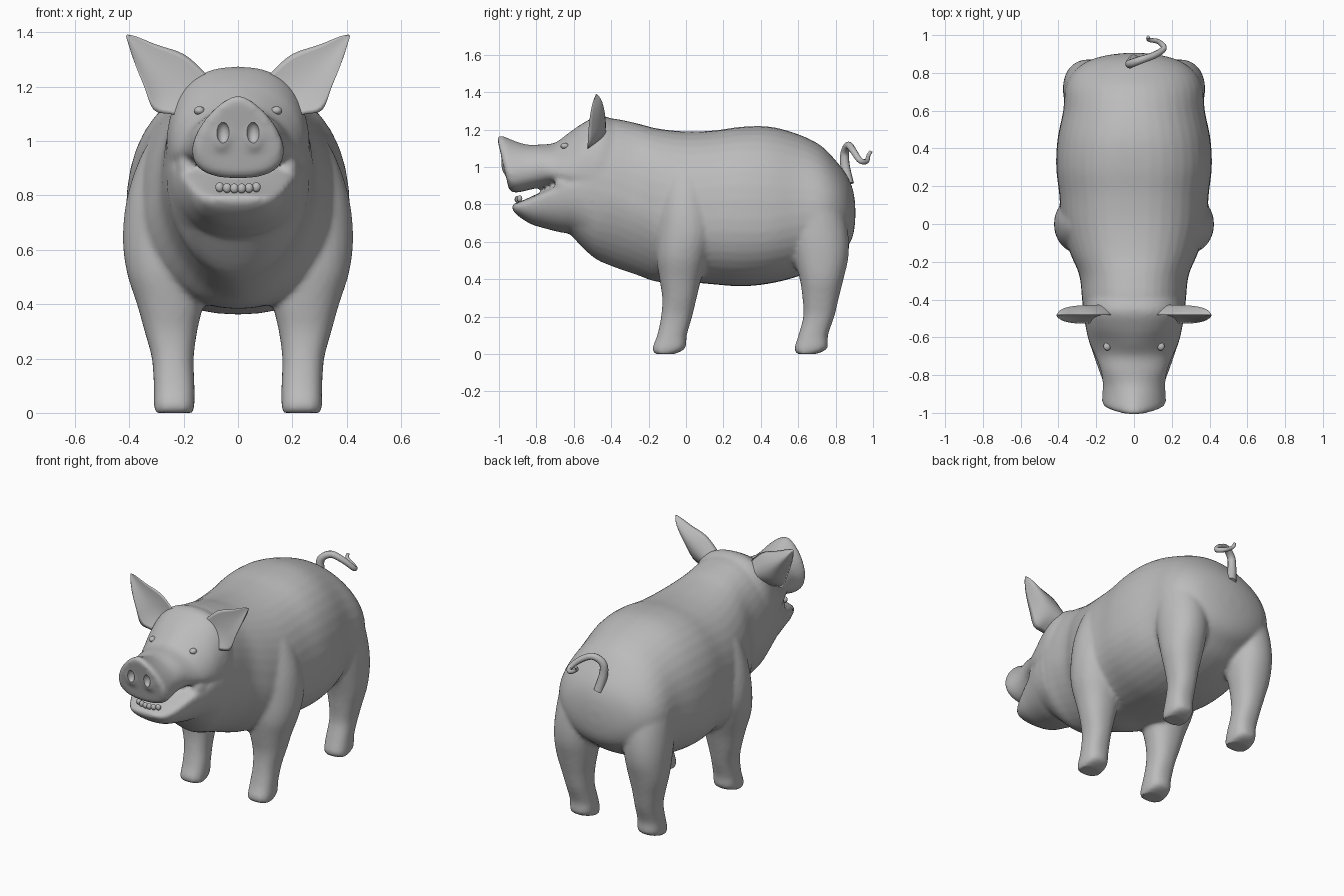
import bpy, bmesh
from math import sin, cos, pi
from mathutils import Vector

if "Cube" in bpy.data.objects:
    bpy.data.objects.remove(bpy.data.objects["Cube"])

grey = bpy.data.materials.new("plain grey")
grey.use_nodes = True
colour = (0.5, 0.5, 0.5, 1)
grey.diffuse_color = colour
grey.node_tree.nodes["Principled BSDF"].inputs["Base Color"].default_value = colour


def select(objects):
    bpy.ops.object.select_all(action="DESELECT")
    for obj in objects:
        obj.select_set(True)
    bpy.context.view_layer.objects.active = objects[0]


def add_object(name, bm):
    bmesh.ops.recalc_face_normals(bm, faces=bm.faces)
    mesh = bpy.data.meshes.new(name)
    bm.to_mesh(mesh)
    bm.free()
    mesh.materials.append(grey)
    mesh.polygons.foreach_set("use_smooth", [True] * len(mesh.polygons))
    obj = bpy.data.objects.new(name, mesh)
    bpy.context.collection.objects.link(obj)
    return obj


def loft(name, rings):
    """Closed skin through a row of rings."""
    bm = bmesh.new()
    loops = [[bm.verts.new(p) for p in ring] for ring in rings]
    for a, b in zip(loops, loops[1:]):
        for i in range(len(a)):
            j = (i + 1) % len(a)
            bm.faces.new((a[i], a[j], b[j], b[i]))
    bm.faces.new(loops[0])
    bm.faces.new(loops[-1])
    return add_object(name, bm)


def refine(rows, steps=4):
    """Smoothly interpolate the rows of a section table."""
    out = []
    for i in range(len(rows) - 1):
        near = [rows[max(0, min(len(rows) - 1, i + k))] for k in (-1, 0, 1, 2)]
        for s in range(steps):
            t = s / steps
            out.append([b + t / 2 * (c - a + t * (2 * a - 5 * b + 4 * c - d
                        + t * (3 * (b - c) + d - a))) for a, b, c, d in zip(*near)])
    return out + [rows[-1]]


def power(v, e):
    return abs(v) ** e * (1 if v > 0 else -1)


def body_ring(y, width, low, high, mid, top_power=0.85, low_power=0.9, slant=0, count=40):
    """Upright section, widest at mid; larger powers narrow the top or bottom."""
    ring = []
    for i in range(count):
        a = 2 * pi * i / count
        up = sin(a) > 0
        e = top_power if up else low_power
        z = mid + power(sin(a), e) * ((high - mid) if up else (mid - low))
        ring.append((width * power(cos(a), e), y - slant * (z - mid), z))
    return ring


def leg_ring(z, x, y, rx, ry, count=28):
    e = 0.8 + 0.25 * min(z, 0.8)
    return [(x + rx * power(cos(2 * pi * i / count), e),
             y + ry * power(sin(2 * pi * i / count), e), z) for i in range(count)]


def mirrored(obj, name):
    twin = obj.copy()
    twin.data = obj.data.copy()
    twin.name = name
    for v in twin.data.vertices:
        v.co.x *= -1
    twin.data.flip_normals()
    bpy.context.collection.objects.link(twin)
    return twin


def ball(name, centre, radii):
    bm = bmesh.new()
    bmesh.ops.create_uvsphere(bm, u_segments=20, v_segments=12, radius=1)
    for v in bm.verts:
        v.co = Vector(centre) + Vector(c * r for c, r in zip(v.co, radii))
    return add_object(name, bm)


# Torso: y, half width, bottom, top, widest height, top and bottom power
torso = [(-.62, .22, .64, 1.17, .9, .9, .9), (-.5, .262, .52, 1.25, .88, .85, 1),
         (-.4, .275, .47, 1.26, .85, .85, 1.15), (-.27, .29, .425, 1.235, .8, .85, 1.15),
         (-.15, .34, .385, 1.205, .75, .85, 1), (0, .385, .385, 1.19, .7, .85, .9),
         (.15, .395, .372, 1.195, .72, .85, .9), (.3, .412, .362, 1.215, .72, .85, .9),
         (.45, .405, .377, 1.215, .72, .88, .9), (.6, .375, .415, 1.175, .75, .95, .9),
         (.72, .365, .465, 1.115, .76, 1, .95), (.8, .325, .52, 1.035, .77, 1, 1),
         (.86, .25, .57, .955, .76, 1, 1), (.892, .15, .63, .88, .75, 1, 1),
         (.905, .05, .71, .8, .75, 1, 1)]

# Head and snout: the same, then slant
head = [(-.97, .145, .885, 1.155, .98, 1.3, .8, .23), (-.95, .168, .865, 1.17, .97, 1.3, .8, .21),
        (-.9, .168, .865, 1.14, .97, 1.2, .8, .1), (-.85, .165, .875, 1.12, .98, 1.1, .8, 0),
        (-.78, .175, .89, 1.12, .99, 1, .85, 0), (-.7, .205, .905, 1.13, .97, 1.1, .9, 0),
        (-.63, .235, .88, 1.18, .96, 1.1, .9, 0), (-.55, .255, .8, 1.235, .96, .92, .9, 0),
        (-.46, .265, .75, 1.275, .95, .82, .9, 0), (-.38, .25, .75, 1.25, .95, .85, .9, 0)]

# Lower jaw, open at the front
jaw = [(-.93, .07, .775, .8, .79), (-.9, .125, .74, .81, .79),
       (-.83, .165, .695, .84, .815), (-.75, .195, .67, .878, .85),
       (-.67, .222, .65, .925, .87), (-.6, .245, .635, 1, .88),
       (-.5, .265, .56, 1.1, .88)]

# Legs: height, centre x, centre y, radius x, radius y
front_leg = [(0, .235, -.115, .07, .052), (.03, .235, -.092, .075, .088),
             (.1, .235, -.075, .075, .079), (.2, .24, -.05, .077, .083),
             (.3, .247, -.035, .097, .092), (.4, .25, -.03, .122, .112),
             (.52, .262, -.02, .148, .14), (.65, .262, 0, .162, .16),
             (.8, .252, 0, .155, .15), (.95, .22, 0, .135, .13), (1.05, .19, 0, .1, .1)]
hind_leg = [(0, .235, .645, .07, .052), (.03, .235, .668, .075, .088),
            (.1, .235, .68, .075, .079), (.2, .24, .71, .077, .083),
            (.3, .247, .72, .093, .097), (.4, .25, .725, .115, .117),
            (.52, .245, .722, .13, .147), (.65, .235, .705, .14, .162),
            (.8, .22, .68, .142, .155), (.95, .19, .65, .13, .13), (1.05, .15, .63, .1, .1)]

parts = [loft(n, [body_ring(*r) for r in refine(t)])
         for n, t in (("body", torso), ("head", head), ("jaw", jaw))]
for name, table in (("front_leg", front_leg), ("hind_leg", hind_leg)):
    leg = loft(name, [leg_ring(*r) for r in refine(table)])
    parts += [leg, mirrored(leg, name + "_right")]

# Cheeks and nostril rims
for side in (-1, 1):
    parts.append(ball("cheek", (side * .185, -.64, .9), (.04, .065, .055)))
    parts.append(ball("nostril_rim", (side * .06, -.972, 1.03), (.04, .018, .065)))

# Fuse the parts into one skin, then cut the nostrils
select(parts)
bpy.ops.object.join()
body = parts[0]
fuse = body.modifiers.new("fuse", "REMESH")
fuse.mode = "VOXEL"
fuse.voxel_size = 0.013
fuse.use_smooth_shade = True
soften = body.modifiers.new("soften", "SMOOTH")
soften.iterations = 5
cutters = [ball("nostril_cutter", (s * .055, -.995, 1.03), (.024, .03, .04)) for s in (-1, 1)]
for cutter in cutters:
    cutter.hide_render = True
    cut = body.modifiers.new("nostril", "BOOLEAN")
    cut.operation = "DIFFERENCE"
    cut.object = cutter
select([body])
bpy.ops.object.convert(target="MESH")
for cutter in cutters:
    bpy.data.objects.remove(cutter)
select([body])
bpy.ops.object.shade_smooth_by_angle(angle=pi / 4)

# Ears: upper and lower edge as x, z pairs, hollow in front
upper = [(.1, 1.22), (.13, 1.26), (.2, 1.32), (.3, 1.355), (.375, 1.385), (.408, 1.392)]
lower = [(.2, 1.09), (.25, 1.1), (.31, 1.115), (.345, 1.2), (.385, 1.3), (.412, 1.385)]
rings = []
edges = refine([u + l for u, l in zip(upper, lower)])
for k, (ux, uz, lx, lz) in enumerate(edges):
    fade = 1 - (k / (len(edges) - 1)) ** 4
    ring = []
    for i in range(24):
        t = i / 12 if i <= 12 else (24 - i) / 12
        depth = sin(pi * t) * fade * (.085 if i <= 12 else .025)
        edge_y = -.482 - .045 * sin(pi * t / 2) * fade
        ring.append((ux + (lx - ux) * t, edge_y + depth, uz + (lz - uz) * t))
    rings.append(ring)
left_ear = loft("left_ear", rings)
mirrored(left_ear, "right_ear")

# Eyes and lower teeth
for side, name in ((1, "left_eye"), (-1, "right_eye")):
    ball(name, (side * .142, -.648, 1.112), (.02, .022, .016))
for i in range(6):
    x = (i - 2.5) * .027
    ball("tooth", (x, -.903 + 3 * x * x, .826 + x * x), (.016, .014, .018))

# Curly tail
path = [(0, .87, .91), (-.02, .85, 1.01), (-.015, .85, 1.08), (.04, .87, 1.115),
        (.11, .895, 1.085), (.158, .93, 1.035), (.13, .965, 1.03), (.08, .975, 1.06),
        (.075, .99, 1.085)]
curve = bpy.data.curves.new("tail", "CURVE")
curve.dimensions = "3D"
curve.bevel_depth = 1
curve.bevel_resolution = 3
curve.use_fill_caps = True
points = refine(path, 6)
spline = curve.splines.new("POLY")
spline.points.add(len(points) - 1)
for i, (dot, p) in enumerate(zip(spline.points, points)):
    dot.co = (*p, 1)
    dot.radius = .028 - .02 * i / len(points)
spline.use_smooth = True
curve.materials.append(grey)
tail = bpy.data.objects.new("tail", curve)
bpy.context.collection.objects.link(tail)
select([tail])
bpy.ops.object.convert(target="MESH")
